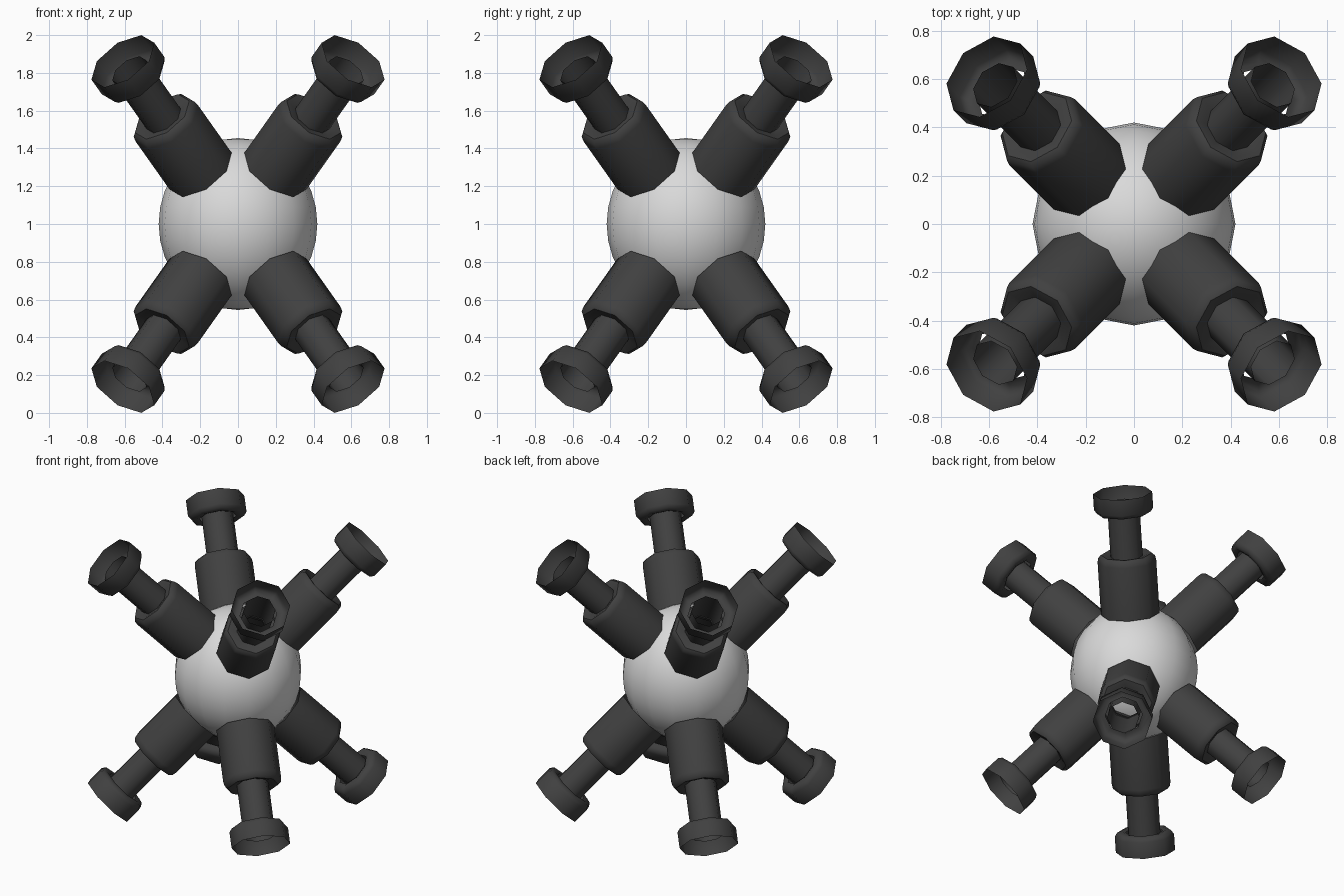
import bpy, bmesh, math
from mathutils import Vector

if "Cube" in bpy.data.objects:
    bpy.data.objects.remove(bpy.data.objects["Cube"])

CENTRE = Vector((0, 0, 1))


def material(name, value):
    m = bpy.data.materials.new(name)
    m.diffuse_color = (value, value, value, 1)
    m.use_nodes = True
    m.node_tree.nodes["Principled BSDF"].inputs["Base Color"].default_value = m.diffuse_color
    return m


pale = material("pale grey", 0.70)
dark = material("dark grey", 0.052)


def finish(ob, mat, angle):
    ob.data.materials.append(mat)
    bpy.ops.object.select_all(action='DESELECT')
    ob.select_set(True)
    bpy.context.view_layer.objects.active = ob
    bpy.ops.object.shade_smooth_by_angle(angle=math.radians(angle))


def octagon_tube(name, profile, sx, sy, sz):
    """Eight-sided open tube; profile is (radius, distance) along a diagonal arm."""
    axis = Vector((sx * 0.5, sy * 0.5, sz * math.sqrt(0.5)))
    u = Vector((sx * 0.5, sy * 0.5, -sz * math.sqrt(0.5)))
    w = axis.cross(u)
    bm = bmesh.new()
    rings = []
    for r, d in profile:
        rings.append([bm.verts.new(CENTRE + axis * d + r * (u * math.cos(a) + w * math.sin(a)))
                      for a in (k * math.pi / 4 for k in range(8))])
    for lo, hi in zip(rings, rings[1:]):
        for k in range(8):
            j = (k + 1) % 8
            bm.faces.new((lo[k], lo[j], hi[j], hi[k]))
    me = bpy.data.meshes.new(name)
    bm.to_mesh(me)
    bm.free()
    ob = bpy.data.objects.new(name, me)
    bpy.context.collection.objects.link(ob)
    finish(ob, dark, 50)


# central body, slightly taller than wide
bpy.ops.mesh.primitive_uv_sphere_add(segments=16, ring_count=16, radius=1, location=CENTRE)
body = bpy.context.object
body.name = "body_ball"
body.scale = (0.42, 0.42, 0.455)
bpy.ops.object.transform_apply(location=False, rotation=False, scale=True)
finish(body, pale, 60)

# part profiles: thick sleeve with rounded lip, thin neck, open cup
SLEEVE = [(0.193, 0.395), (0.193, 0.755), (0.187, 0.785), (0.168, 0.803), (0.145, 0.80), (0.10, 0.785)]
NECK = [(0.106, 0.74), (0.106, 1.15)]
CUP = [(0.122, 1.085), (0.15, 1.077), (0.178, 1.085), (0.195, 1.11), (0.195, 1.219)]

# eight arms, one towards each diagonal
for sz, vertical in ((1, "upper"), (-1, "lower")):
    for sy, depth in ((-1, "front"), (1, "back")):
        for sx, side in ((-1, "left"), (1, "right")):
            place = f"{vertical}_{depth}_{side}"
            for part, profile in (("sleeve", SLEEVE), ("neck", NECK), ("cup", CUP)):
                octagon_tube(f"{part}_{place}", profile, sx, sy, sz)
